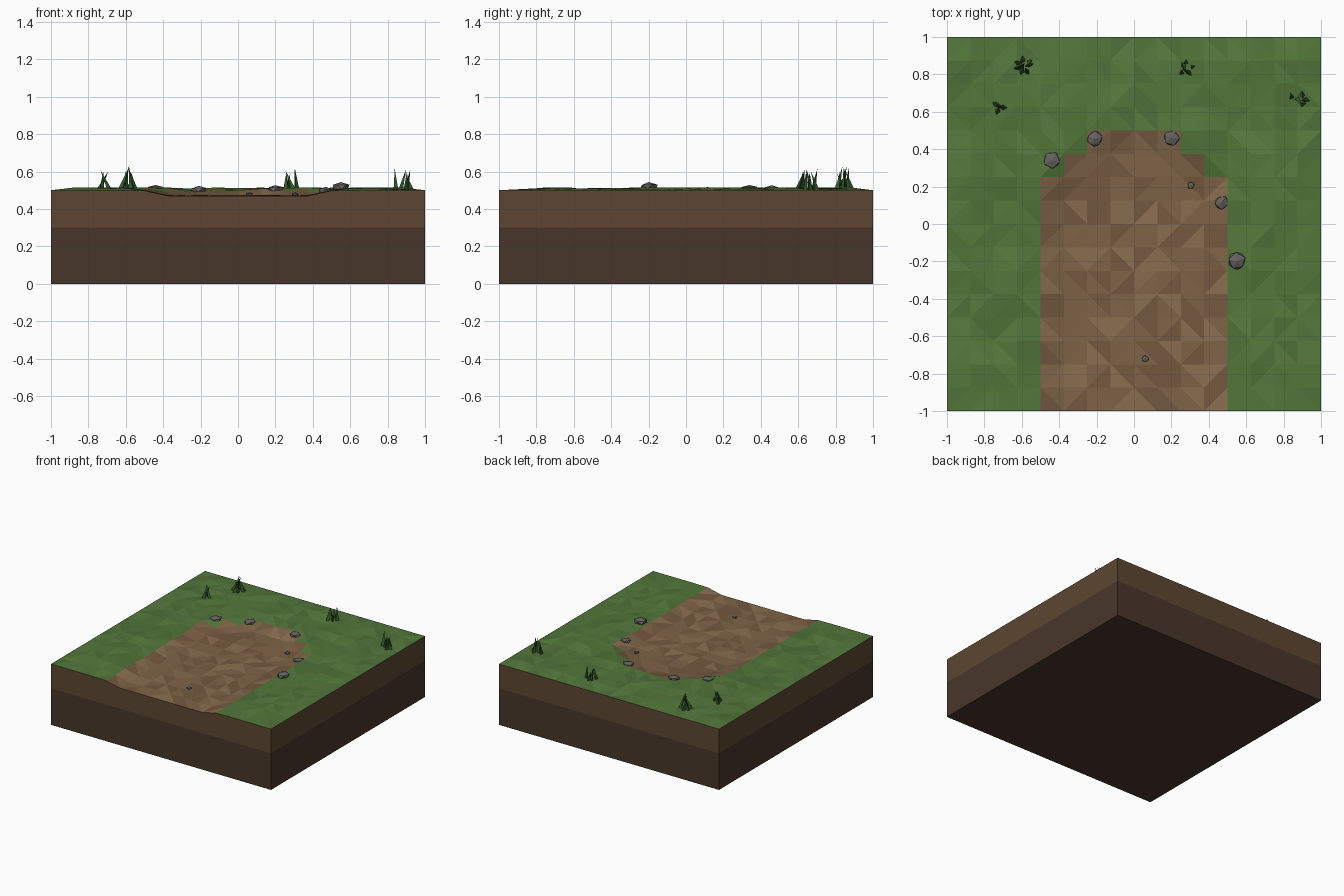
import bpy, bmesh, math, random
from mathutils import Vector, Matrix

if "Cube" in bpy.data.objects:
    bpy.data.objects.remove(bpy.data.objects["Cube"])
random.seed(4)


def mat(name, r, g, b):
    m = bpy.data.materials.new(name)
    m.diffuse_color = (r, g, b, 1)
    m.use_nodes = True
    m.node_tree.nodes["Principled BSDF"].inputs["Base Color"].default_value = m.diffuse_color
    return m


GRASS = [mat("grass_a", .085, .185, .042), mat("grass_b", .095, .20, .048), mat("grass_c", .078, .165, .040)]
DIRT = [mat("dirt_a", .21, .125, .063), mat("dirt_b", .175, .10, .05), mat("dirt_c", .25, .155, .08)]
SOIL = [mat("soil_upper", .11, .062, .032), mat("soil_lower", .066, .037, .024)]
STONE = mat("stone", .13, .125, .12)
BLADE = mat("blade", .035, .10, .025)


def finish(bm, name, mats):
    me = bpy.data.meshes.new(name)
    bm.to_mesh(me)
    bm.free()
    for m in mats:
        me.materials.append(m)
    ob = bpy.data.objects.new(name, me)
    bpy.context.collection.objects.link(ob)
    return ob


def path_dist(x, y):
    # distance from the path's centre line, with a rounded far end
    return math.hypot(x, max(y, 0))


def height(x, y):
    d = path_dist(x, y)
    edge = max(abs(x), abs(y)) > .99
    z = .5 - .03 * min(1, max(0, (.51 - d) / .13))
    if edge:
        return z
    return z + (random.uniform(0, .016) if d > .51 else random.uniform(-.003, .005))


# Ground surface: faceted grid of grass with a sunken dirt path
N = 16
bm = bmesh.new()
V = [[bm.verts.new((x, y, height(x, y))) for x in (-1 + 2 * i / N for i in range(N + 1))]
     for y in (-1 + 2 * j / N for j in range(N + 1))]
for j in range(N):
    for i in range(N):
        a, b, c, d = V[j][i], V[j][i + 1], V[j + 1][i + 1], V[j + 1][i]
        tris = [(a, b, c), (a, c, d)] if random.random() < .5 else [(a, b, d), (b, c, d)]
        for t in tris:
            f = bm.faces.new(t)
            m = f.calc_center_median()
            dirt = path_dist(m.x, m.y) < .505
            f.material_index = random.choices((0, 1, 2), (5, 3, 2))[0] + (3 if dirt else 0)

# Soil walls in two bands, and the underside
rim = V[0][:-1] + [r[N] for r in V[:-1]] + V[N][:0:-1] + [r[0] for r in V[:0:-1]]
for z, idx in ((.3, 6), (0, 7)):
    low = [bm.verts.new((v.co.x, v.co.y, z)) for v in rim]
    for k in range(len(rim)):
        n = (k + 1) % len(rim)
        bm.faces.new((rim[k], low[k], low[n], rim[n])).material_index = idx
    rim = low
bm.faces.new(rim[::-1]).material_index = 7
bmesh.ops.recalc_face_normals(bm, faces=bm.faces[:])
finish(bm, "ground_block", GRASS + DIRT + SOIL)

# Stones along the path: x, y, radius, centre z, half height
for n, (x, y, r, z, h) in enumerate([
        (-.44, .34, .05, .508, .022), (-.21, .455, .045, .502, .02), (.2, .46, .044, .504, .023),
        (.47, .115, .04, .495, .022), (.55, -.2, .05, .518, .024),
        (.305, .205, .02, .479, .01), (.06, -.72, .02, .479, .01)]):
    bm = bmesh.new()
    bmesh.ops.create_icosphere(bm, subdivisions=1, radius=1)
    spin = Matrix.Rotation(random.uniform(0, 6), 3, 'Z')
    for v in bm.verts:
        p = spin @ v.co * random.uniform(.9, 1.12)
        v.co = (x + p.x * r, y + p.y * r, z + p.z * h)
    finish(bm, f"stone_{n}", [STONE])

# Grass tufts of thin three-sided blades: x, y, spread, blade count
for n, (x, y, s, count) in enumerate([
        (-.59, .845, .042, 7), (-.72, .625, .032, 3), (.28, .83, .035, 5),
        (.90, .67, .028, 4), (.83, .68, .012, 1)]):
    bm = bmesh.new()
    for k in range(count):
        t = 2 * math.pi * k / count + random.uniform(-.4, .4)
        root = Vector((x + s * math.cos(t), y + s * math.sin(t), .5))
        tip = Vector((x + random.uniform(-.03, .03), y + random.uniform(-.035, .035),
                      random.uniform(.575, .635)))
        base = [bm.verts.new(root + Vector((.016 * math.cos(t + q * 2.094),
                                            .016 * math.sin(t + q * 2.094), 0))) for q in range(3)]
        top = bm.verts.new(tip)
        for q in range(3):
            bm.faces.new((base[q], base[(q + 1) % 3], top))
        bm.faces.new(base[::-1])
    finish(bm, f"grass_tuft_{n}", [BLADE])
